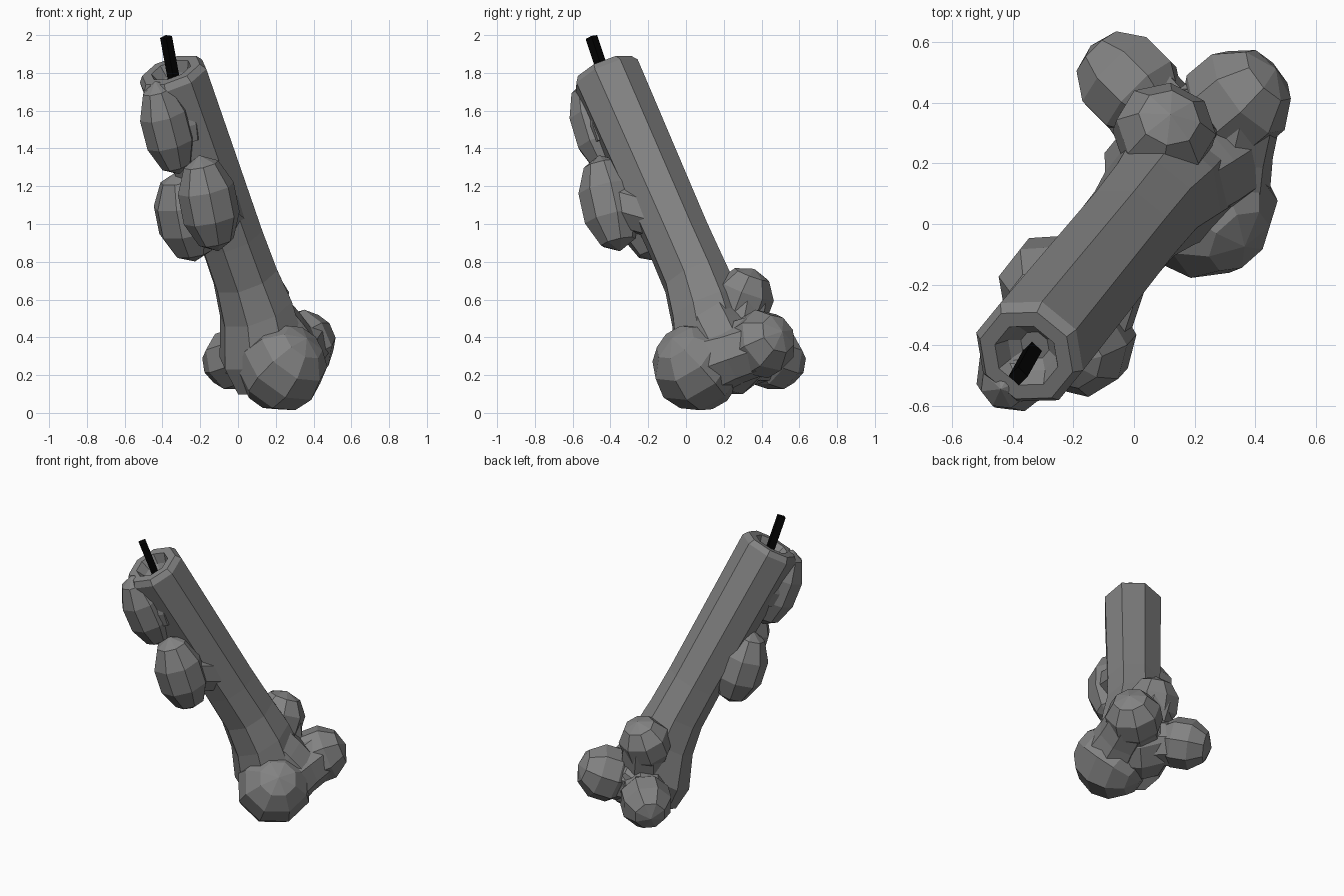
import bpy, bmesh, math
from mathutils import Vector, Matrix

if "Cube" in bpy.data.objects:
    bpy.data.objects.remove(bpy.data.objects["Cube"])

def material(name, c):
    m = bpy.data.materials.new(name)
    m.diffuse_color = (*c, 1)
    m.use_nodes = True
    m.node_tree.nodes["Principled BSDF"].inputs["Base Color"].default_value = m.diffuse_color
    return m

wax = material("grey wax", (0.225, 0.225, 0.225))
black = material("black wick", (0.001, 0.001, 0.001))
AXIS = Vector((-0.36, -0.44, 1)).normalized()

def axis_point(z):
    return Vector((-0.36 * (z - 0.83), -0.44 * (z - 0.83), z))

def finish(bm, name, mat):
    bmesh.ops.recalc_face_normals(bm, faces=bm.faces)
    me = bpy.data.meshes.new(name)
    bm.to_mesh(me)
    bm.free()
    me.materials.append(mat)
    ob = bpy.data.objects.new(name, me)
    bpy.context.collection.objects.link(ob)
    return ob

def loft(name, rings, sides, mat, normal, turn=0.0):
    """Skin rings of (centre, radius) that all face along one normal."""
    bm = bmesh.new()
    rot = normal.to_track_quat('Z', 'Y')
    loops = []
    for c, r in rings:
        loops.append([bm.verts.new(Vector(c) + rot @ Vector((
            r * math.cos(turn + 2 * math.pi * i / sides),
            r * math.sin(turn + 2 * math.pi * i / sides), 0))) for i in range(sides)])
    for a, b in zip(loops, loops[1:]):
        for i in range(sides):
            j = (i + 1) % sides
            bm.faces.new((a[i], a[j], b[j], b[i]))
    bm.faces.new(loops[0])
    bm.faces.new(loops[-1])
    return finish(bm, name, mat)

def neck(name, a, b, ra, rm, rb):
    """Waisted connection between two lobes."""
    a, b = Vector(a), Vector(b)
    return loft(name, [(a, ra), ((a + b) / 2, rm), (b, rb)], 8, wax, (b - a).normalized(), 0.2)

def blob(name, centre, radii, axis=Vector((0, 0, 1)), turn=0.0, rows=5, sides=8):
    """Faceted ellipsoid, long axis along the given direction."""
    bm = bmesh.new()
    rot = axis.to_track_quat('Z', 'Y').to_matrix().to_4x4()
    m = (Matrix.Translation(centre) @ rot @ Matrix.Diagonal((*radii, 1))
         @ Matrix.Rotation(turn, 4, 'Z'))
    bmesh.ops.create_uvsphere(bm, u_segments=sides, v_segments=rows, radius=1, matrix=m)
    return finish(bm, name, wax)

# leaning shaft, flared at the foot, with a bevelled rim and hollow top
TOP = axis_point(1.815)
rings = [((0.13, 0.17, 0.17), 0.16), ((0.125, 0.155, 0.34), 0.24),
         ((0.095, 0.105, 0.55), 0.205), (axis_point(0.72), 0.182),
         (axis_point(0.93), 0.178), (TOP - AXIS * 0.035, 0.19), (TOP, 0.165),
         (TOP, 0.112), (TOP - AXIS * 0.06, 0.085), (TOP - AXIS * 0.09, 0.05)]
loft("candle_shaft", rings, 8, wax, AXIS, math.pi / 8)

# wick
wick_dir = Vector((-0.045, -0.085, 0.25)).normalized()
loft("wick", [((-0.335, -0.418, 1.74), 0.032), ((-0.381, -0.501, 1.99), 0.032)],
     4, black, wick_dir, 0.5)

# melted lobes around the foot
FRONT, RIGHT = (0.235, 0.055, 0.24), (0.335, 0.40, 0.365)
LEFT, UPPER, CORE = (-0.015, 0.46, 0.285), (0.1, 0.30, 0.60), (0.16, 0.24, 0.31)
blob("front_foot_lobe", FRONT, (0.24, 0.235, 0.24), Vector((0.5, -0.5, 0.6)), 0.3, 6)
blob("right_foot_lobe", RIGHT, (0.185, 0.185, 0.185), Vector((0.6, 0.5, 0.3)), 0.2)
blob("left_foot_lobe", LEFT, (0.17, 0.17, 0.185), Vector((-0.6, 0.6, -0.2)), 0.4)
blob("upper_foot_lobe", UPPER, (0.175, 0.165, 0.175), Vector((0.1, 0.3, 0.8)), 0.2)
blob("foot_core", CORE, (0.24, 0.22, 0.225), Vector((0.4, 0.4, 0.4)), 0.1)

# necks blending the lobes together
neck("front_right_neck", (0.26, 0.09, 0.26), RIGHT, 0.19, 0.165, 0.16)
neck("left_neck", CORE, LEFT, 0.19, 0.15, 0.14)
neck("right_neck", CORE, RIGHT, 0.2, 0.165, 0.15)
neck("upper_neck", CORE, UPPER, 0.19, 0.155, 0.15)
neck("shaft_right_neck", (0.12, 0.12, 0.5), (0.28, 0.22, 0.3), 0.18, 0.185, 0.18)

# drips running down the shaft
blob("upper_drip", (-0.375, -0.47, 1.51), (0.135, 0.145, 0.265), Vector((-0.26, -0.3, 1)), 0.2)
blob("left_drip", (-0.275, -0.205, 1.04), (0.175, 0.165, 0.25), Vector((-0.2, -0.25, 1)), 0.4)
blob("front_drip", (-0.155, -0.405, 1.11), (0.155, 0.165, 0.265), Vector((-0.2, -0.22, 1)), 0.1)
neck("upper_drip_root", (-0.33, -0.41, 1.62), (-0.3, -0.37, 1.45), 0.12, 0.14, 0.13)
neck("front_drip_root", (-0.14, -0.34, 1.1), (-0.08, -0.16, 1.05), 0.13, 0.13, 0.13)
